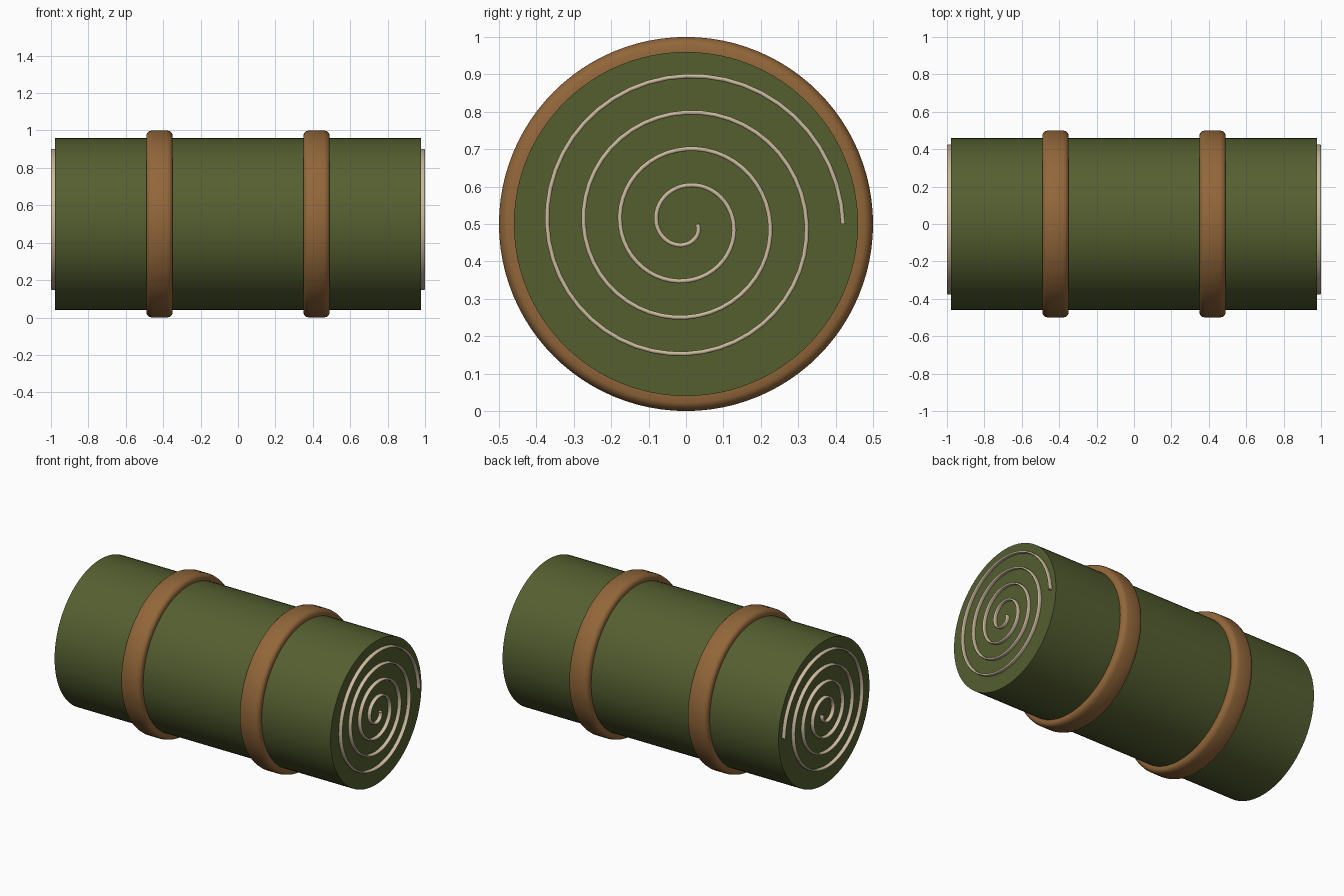
import bpy
import bmesh
from math import cos, sin, pi, radians
from mathutils import Matrix

cube = bpy.data.objects.get("Cube")
if cube:
    bpy.data.objects.remove(cube, do_unlink=True)


def material(name, rgb):
    mat = bpy.data.materials.new(name)
    mat.use_nodes = True
    mat.diffuse_color = (*rgb, 1)
    mat.node_tree.nodes["Principled BSDF"].inputs["Base Color"].default_value = (*rgb, 1)
    return mat


GREEN = material("olive green", (0.09, 0.114, 0.03))
BROWN = material("leather brown", (0.29, 0.135, 0.042))
CREAM = material("cream", (0.60, 0.49, 0.34))
AXIS_HEIGHT = 0.5


def lathe(name, profile, x, mat, segments=96):
    """Revolve an (x, radius) profile about the roll's axis."""
    bm = bmesh.new()
    verts = [bm.verts.new((px, 0, r)) for px, r in profile]
    edges = [bm.edges.new(pair) for pair in zip(verts, verts[1:])]
    bmesh.ops.spin(bm, geom=verts + edges, axis=(1, 0, 0), cent=(0, 0, 0),
                   angle=2 * pi, steps=segments, use_merge=True)
    bmesh.ops.remove_doubles(bm, verts=bm.verts, dist=0.0001)
    bmesh.ops.recalc_face_normals(bm, faces=bm.faces)
    mesh = bpy.data.meshes.new(name)
    bm.to_mesh(mesh)
    bm.free()
    mesh.materials.append(mat)
    obj = bpy.data.objects.new(name, mesh)
    obj.location = (x, 0, AXIS_HEIGHT)
    bpy.context.collection.objects.link(obj)
    bpy.ops.object.select_all(action="DESELECT")
    obj.select_set(True)
    bpy.context.view_layer.objects.active = obj
    bpy.ops.object.shade_smooth_by_angle(angle=radians(30))


def spiral(name, x, turns=4, steps=48):
    """Raised rounded ribbon winding outward on one end of the roll."""
    curve = bpy.data.curves.new(name, "CURVE")
    curve.dimensions = "3D"
    curve.fill_mode = "FULL"
    curve.twist_mode = "Z_UP"
    curve.use_fill_caps = True
    curve.extrude = 0.014
    curve.bevel_depth = 0.006
    curve.bevel_resolution = 2
    line = curve.splines.new("POLY")
    count = turns * steps + 1
    line.points.add(count - 1)
    for i, point in enumerate(line.points):
        angle = 2 * pi * i / steps
        r = 0.03 + 0.39 * i / (count - 1)
        point.co = (r * cos(angle), -r * sin(angle), 0, 1)
    line.use_smooth = True
    curve.materials.append(CREAM)
    obj = bpy.data.objects.new(name, curve)
    # Curve x, y, z become world y, z, x
    obj.matrix_world = Matrix.Translation((x, 0, AXIS_HEIGHT)) @ Matrix(
        ((0, 0, 1, 0), (1, 0, 0, 0), (0, 1, 0, 0), (0, 0, 0, 1)))
    bpy.context.collection.objects.link(obj)


# Rolled bedding
lathe("roll_body", [(-0.978, 0), (-0.978, 0.46), (0.978, 0.46), (0.978, 0)], 0, GREEN)

# Straps with rounded outer edges, and the end spirals
half = [(0.07, 0.455), (0.07, 0.478), (0.065, 0.488), (0.055, 0.496), (0.04, 0.5)]
strap_profile = [(-px, r) for px, r in half] + half[::-1] + [(-0.07, 0.455)]
for side, label in ((1, "left"), (-1, "right")):
    lathe(label + "_strap", strap_profile, side * 0.42, BROWN)
    spiral(label + "_end_spiral", side * 0.98)
